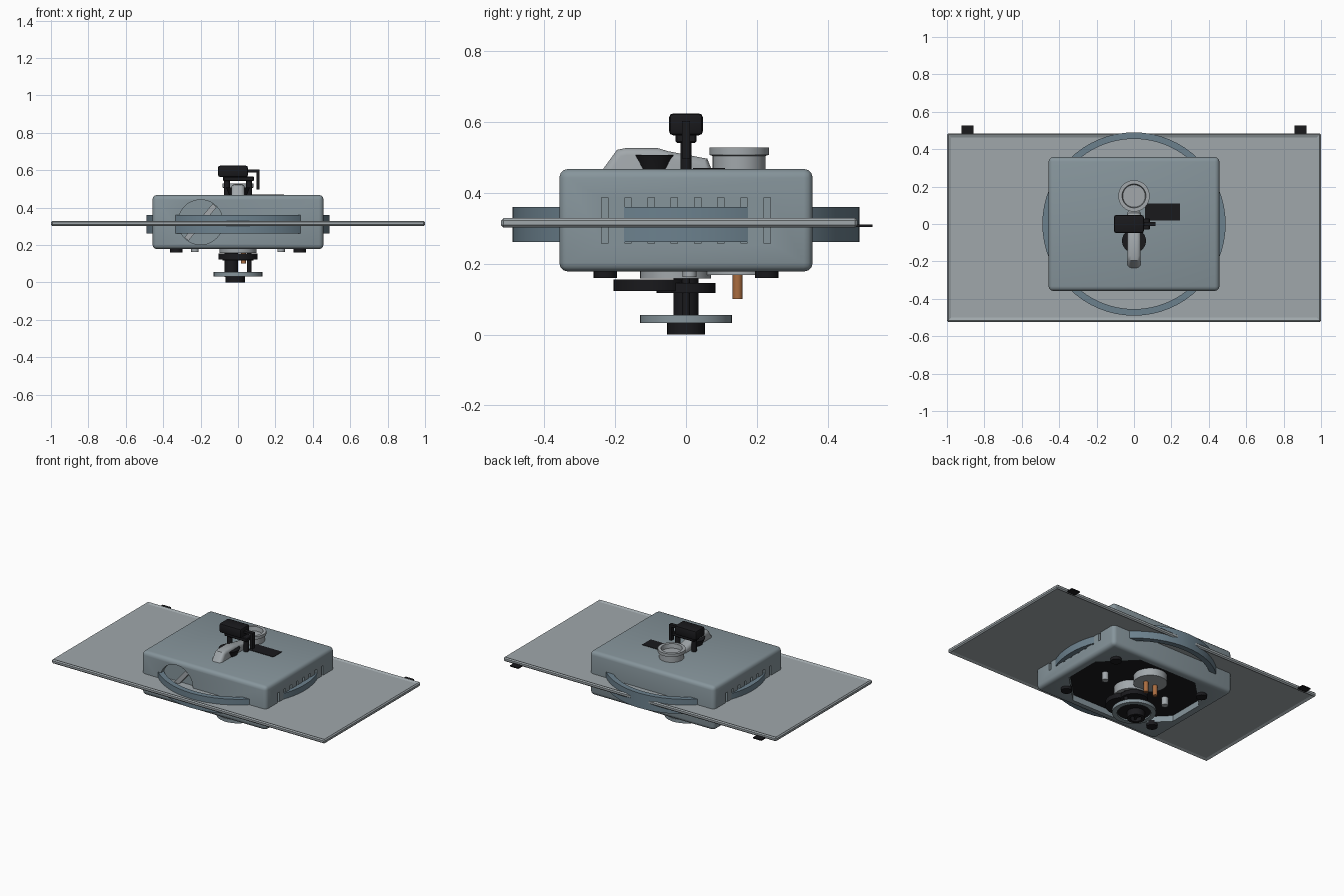
import bpy, bmesh, math
from mathutils import Matrix, Vector

if "Cube" in bpy.data.objects:
    bpy.data.objects.remove(bpy.data.objects["Cube"])


def material(name, r, g, b):
    m = bpy.data.materials.new(name)
    m.diffuse_color = (r, g, b, 1)
    m.use_nodes = True
    m.node_tree.nodes["Principled BSDF"].inputs["Base Color"].default_value = m.diffuse_color
    return m


GREY = material("body_grey", 0.24, 0.30, 0.33)
LIGHT = material("light_grey", 0.36, 0.39, 0.41)
BLUE = material("ring_blue", 0.15, 0.22, 0.27)
PANEL = material("panel_grey", 0.35, 0.39, 0.41)
BLACK = material("black", 0.01, 0.01, 0.012)
COPPER = material("copper", 0.40, 0.15, 0.05)


def finish(name, bm, mat, smooth=True):
    bmesh.ops.recalc_face_normals(bm, faces=bm.faces)
    me = bpy.data.meshes.new(name)
    bm.to_mesh(me)
    bm.free()
    ob = bpy.data.objects.new(name, me)
    bpy.context.collection.objects.link(ob)
    me.materials.append(mat)
    if smooth:
        bpy.ops.object.select_all(action='DESELECT')
        ob.select_set(True)
        bpy.context.view_layer.objects.active = ob
        bpy.ops.object.shade_smooth_by_angle(angle=math.radians(35))
    return ob


def raw_box(x0, x1, y0, y1, z0, z1):
    bm = bmesh.new()
    bmesh.ops.create_cube(bm, size=1)
    for v in bm.verts:
        v.co = Vector(((x0 + x1) / 2 + v.co.x * (x1 - x0),
                       (y0 + y1) / 2 + v.co.y * (y1 - y0),
                       (z0 + z1) / 2 + v.co.z * (z1 - z0)))
    return bm


def box(name, x0, x1, y0, y1, z0, z1, mat, bevel=0.0, seg=2):
    bm = raw_box(x0, x1, y0, y1, z0, z1)
    if bevel:
        bmesh.ops.bevel(bm, geom=bm.edges[:], offset=bevel, segments=seg,
                        profile=0.5, affect='EDGES')
    return finish(name, bm, mat)


def octagon(name, hx, hy, cut, z0, z1, mat):
    bm = raw_box(-hx, hx, -hy, hy, z0, z1)
    upright = [e for e in bm.edges if abs(e.verts[0].co.z - e.verts[1].co.z) > 1e-4]
    bmesh.ops.bevel(bm, geom=upright, offset=cut, segments=1, affect='EDGES')
    return finish(name, bm, mat, False)


def lathe(name, profile, x, y, mat, n=32, closed=False):
    """Spin (radius, z) points about a vertical axis at x, y."""
    bm = bmesh.new()
    vs = [bm.verts.new((r, 0, z)) for r, z in profile]
    es = [bm.edges.new(p) for p in zip(vs, vs[1:])]
    if closed:
        es.append(bm.edges.new((vs[-1], vs[0])))
    bmesh.ops.spin(bm, geom=vs + es, cent=(0, 0, 0), axis=(0, 0, 1),
                   angle=math.tau, steps=n, use_duplicate=False)
    bmesh.ops.remove_doubles(bm, verts=bm.verts, dist=1e-5)
    bmesh.ops.translate(bm, verts=bm.verts, vec=(x, y, 0))
    return finish(name, bm, mat)


def cyl(name, x, y, r, z0, z1, mat, n=32):
    return lathe(name, [(0, z0), (r, z0), (r, z1), (0, z1)], x, y, mat, n)


def carve(target, cutter):
    cutter.hide_render = True
    cutter.hide_set(True)
    mod = target.modifiers.new(cutter.name, 'BOOLEAN')
    mod.object = cutter
    mod.solver = 'EXACT'


# Main housing
housing = box("housing", -0.457, 0.457, -0.358, 0.358, 0.178, 0.468, GREY, 0.025, 3)

# Recess in the underside, leaving corner pads for the feet
carve(housing, octagon("recess_cutter", 0.40, 0.31, 0.19, 0.1, 0.225, GREY))
octagon("underside_panel", 0.398, 0.308, 0.19, 0.215, 0.23, BLACK)

# Side vents cut into both ends
bm = bmesh.new()
for sx in (-1, 1):
    for i in range(8):
        bmesh.ops.create_cube(bm, size=1, matrix=Matrix.Translation(
            (sx * 0.457, (i - 3.5) * 0.0655, 0.322)) @ Matrix.Diagonal((0.04, 0.018, 0.13, 1)))
carve(housing, finish("vent_cutter", bm, GREY, False))

# Round dish in the front with a diagonal grip bar
bm = bmesh.new()
bmesh.ops.create_cone(bm, cap_ends=True, segments=40, radius1=0.12, radius2=0.12,
                      depth=0.08, matrix=Matrix.Translation((-0.2, -0.37, 0.322))
                      @ Matrix.Rotation(math.pi / 2, 4, 'X'))
carve(housing, finish("dish_cutter", bm, GREY, False))
bm = bmesh.new()
bmesh.ops.create_cube(bm, size=1, matrix=Matrix.Translation((-0.2, -0.342, 0.322))
                      @ Matrix.Rotation(math.radians(-50), 4, 'Y')
                      @ Matrix.Diagonal((0.235, 0.03, 0.028, 1)))
finish("dish_grip", bm, LIGHT, False)

# Encircling ring
lathe("outer_ring", [(0.455, 0.262), (0.49, 0.262), (0.49, 0.36), (0.455, 0.36)],
      0, 0, BLUE, 64, True)

# Wide flat panel with raised rim
bm = raw_box(-1, 1, -0.523, 0.485, 0.302, 0.329)
bmesh.ops.bevel(bm, geom=bm.edges[:], offset=0.007, segments=1, affect='EDGES')
for s in (-1, 1):
    f = max(bm.faces, key=lambda f: s * f.calc_center_median().z)
    bmesh.ops.inset_individual(bm, faces=[f], thickness=0.022)
    bmesh.ops.translate(bm, verts=f.verts, vec=(0, 0, -s * 0.007))
finish("wide_panel", bm, PANEL, False)
for s, side in ((-1, "left"), (1, "right")):
    box(side + "_tab", s * 0.89 - 0.031, s * 0.89 + 0.031, 0.47, 0.527,
        0.304, 0.311, BLACK)

# Top: round collar, dark cup, flat pad and arm
lathe("top_collar", [(0, 0.46), (0.075, 0.46), (0.075, 0.505), (0.084, 0.508),
                     (0.084, 0.528), (0.064, 0.528), (0.06, 0.5), (0, 0.5)],
      0, 0.15, LIGHT)
lathe("dark_cup", [(0, 0.46), (0.045, 0.46), (0.055, 0.487), (0.064, 0.507), (0, 0.509)],
      0, -0.09, BLACK)
box("top_pad", 0.06, 0.245, 0.02, 0.11, 0.462, 0.471, BLACK)
bm = bmesh.new()
side = [(-0.24, 0.46), (-0.195, 0.522), (-0.17, 0.527), (-0.08, 0.527),
        (-0.05, 0.518), (0.06, 0.497), (0.075, 0.46)]
f = bm.faces.new([bm.verts.new((-0.036, y, z)) for y, z in side])
ext = bmesh.ops.extrude_face_region(bm, geom=[f])["geom"]
bmesh.ops.translate(bm, verts=[v for v in ext if isinstance(v, bmesh.types.BMVert)],
                    vec=(0.072, 0, 0))
rim = [e for e in bm.edges if abs(e.verts[0].co.x - e.verts[1].co.x) < 1e-4
       and max(v.co.z for v in e.verts) > 0.465]
bmesh.ops.bevel(bm, geom=rim, offset=0.02, segments=3, profile=0.5, affect='EDGES')
finish("top_arm", bm, LIGHT)

# Top: black head on two posts, with a hooked lever
box("head", -0.107, 0.053, -0.048, 0.048, 0.563, 0.625, BLACK, 0.012)
box("head_plate", -0.08, 0.085, -0.03, 0.03, 0.542, 0.566, BLACK, 0.004, 1)
for x in (-0.06, 0.06):
    cyl("head_post", x, 0, 0.016, 0.46, 0.55, BLACK, 16)
box("lever_bar", 0.04, 0.115, -0.012, 0.012, 0.588, 0.603, BLACK)
box("lever_drop", 0.098, 0.115, -0.012, 0.012, 0.497, 0.603, BLACK)

# Underside: feet and pegs
for sx in (-1, 1):
    for sy in (-1, 1):
        cyl("foot", sx * 0.33, sy * 0.228, 0.033, 0.16, 0.19, BLACK, 20)
    cyl("peg", sx * 0.23, 0.01, 0.02, 0.163, 0.22, LIGHT, 16)

# Underside: drive housings, socket pins and black link
cyl("front_boss", 0, -0.03, 0.1, 0.158, 0.22, LIGHT)
cyl("pin_socket", 0, 0.15, 0.1, 0.168, 0.22, LIGHT)
for x in (-0.04, 0.03):
    cyl("socket_pin", x, 0.146, 0.014, 0.1, 0.17, COPPER, 16)
cyl("link_disc", 0, -0.1, 0.105, 0.123, 0.155, BLACK)
cyl("link_hub", 0, 0, 0.083, 0.118, 0.146, BLACK)
cyl("link_post", 0.06, 0.0, 0.012, 0.05, 0.18, BLACK, 12)

# Underside: shaft, flange wheel and spoked end hub
cyl("drive_shaft", -0.035, 0, 0.036, 0.03, 0.18, BLACK, 24)
lathe("flange", [(0.1, 0.033), (0.13, 0.033), (0.13, 0.055), (0.1, 0.055)],
      0, 0, GREY, 40, True)
cyl("flange_web", 0, 0, 0.102, 0.042, 0.053, BLACK, 40)
lathe("end_hub", [(0.034, 0), (0.053, 0), (0.053, 0.045), (0.034, 0.045)],
      -0.015, 0, BLACK, 32, True)
for i in range(3):
    bm = bmesh.new()
    bmesh.ops.create_cube(bm, size=1, matrix=Matrix.Translation((-0.015, 0, 0.025))
                          @ Matrix.Rotation(i * math.tau / 3, 4, 'Z')
                          @ Matrix.Translation((0.02, 0, 0))
                          @ Matrix.Diagonal((0.045, 0.014, 0.03, 1)))
    finish("hub_spoke", bm, BLACK, False)
